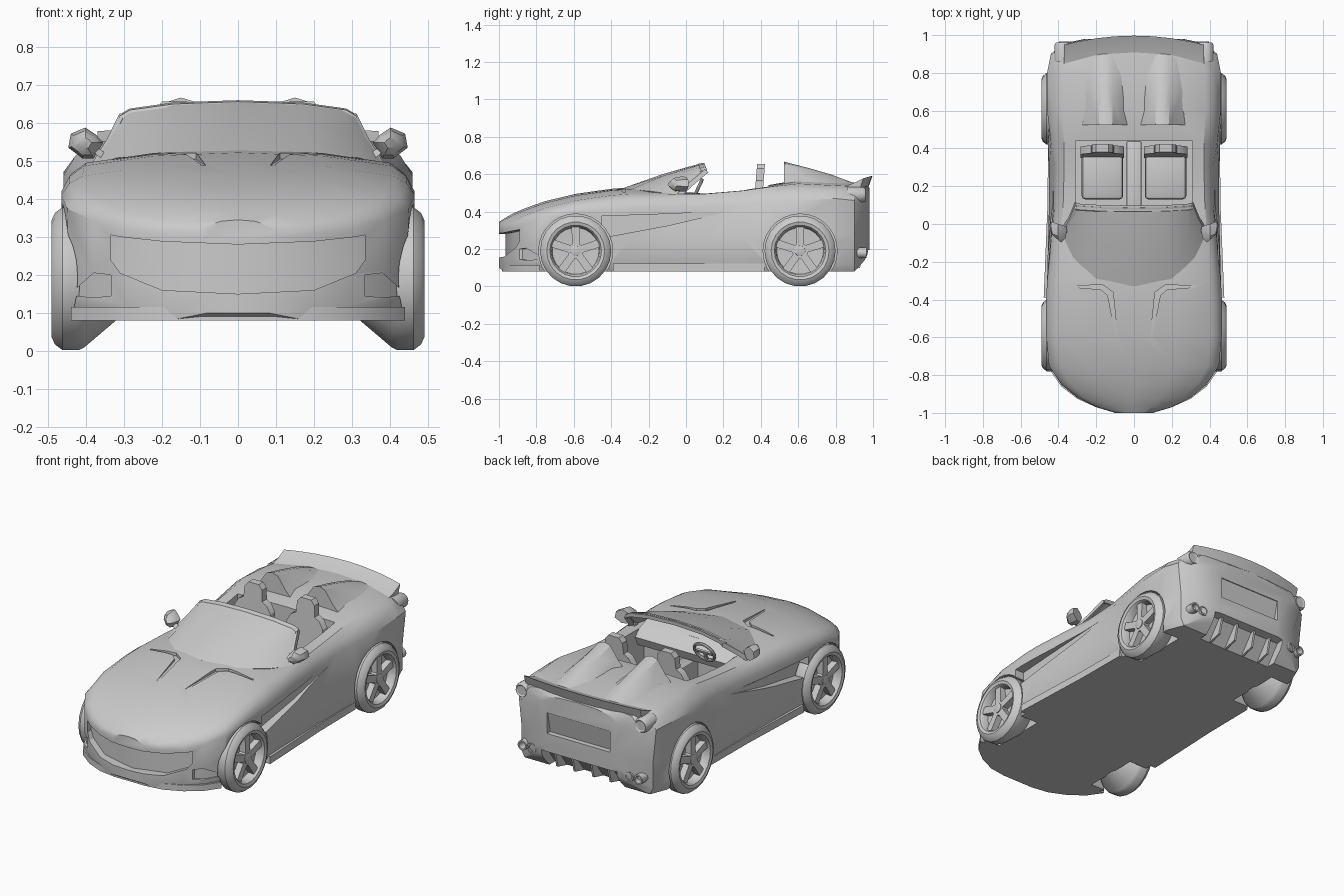
import bpy, bmesh
from math import sin, cos, pi, radians
from mathutils import Vector, Matrix

if "Cube" in bpy.data.objects:
    bpy.data.objects.remove(bpy.data.objects["Cube"])


def loft(name, rings, mirror=False, closed=True):
    """Skin a list of point rings; closed rings get end caps."""
    bm = bmesh.new()
    vs = [[bm.verts.new(p) for p in r] for r in rings]
    n = len(rings[0])
    for a, b in zip(vs, vs[1:]):
        for i in range(n if closed else n - 1):
            j = (i + 1) % n
            bm.faces.new((a[i], a[j], b[j], b[i]))
    if closed:
        bm.faces.new(vs[0])
        bm.faces.new(vs[-1])
    bmesh.ops.recalc_face_normals(bm, faces=bm.faces)
    if closed and bm.calc_volume(signed=True) < 0:
        bmesh.ops.reverse_faces(bm, faces=bm.faces)
    me = bpy.data.meshes.new(name)
    bm.to_mesh(me)
    bm.free()
    ob = bpy.data.objects.new(name, me)
    bpy.context.collection.objects.link(ob)
    if mirror:
        ob.modifiers.new("mirror", 'MIRROR').use_mirror_merge = False
    return ob


def prism(name, pts, axis, lo, hi, mirror=False, bevel=0):
    """Extrude a 2D outline along an axis."""
    put = {'x': lambda a, b, h: (h, a, b), 'y': lambda a, b, h: (a, h, b), 'z': lambda a, b, h: (a, b, h)}[axis]
    ob = loft(name, [[put(a, b, h) for a, b in pts] for h in (lo, hi)], mirror)
    if bevel:
        m = ob.modifiers.new("bevel", 'BEVEL')
        m.width, m.segments = bevel, 2
    return ob


def box(name, x, y, z, mirror=False, bevel=0):
    return prism(name, [(x[0], y[0]), (x[1], y[0]), (x[1], y[1]), (x[0], y[1])], 'z', *z, mirror, bevel)


def spin(name, prof, centre, axis='x', n=20, mirror=True):
    """Revolve (radius, offset) profile round an axis through centre."""
    c, rings = Vector(centre), []
    for r, h in prof:
        ab = [(r * cos(2 * pi * i / n), r * sin(2 * pi * i / n)) for i in range(n)]
        rings.append([c + Vector((h, a, b) if axis == 'x' else (a, h, b)) for a, b in ab])
    return loft(name, rings, mirror)


def volume(me):
    bm = bmesh.new()
    bm.from_mesh(me)
    v = bm.calc_volume()
    bm.free()
    return v


def carve(ob, cutter):
    """Subtract cutter from ob, trying solvers until the result is sound."""
    cutter.hide_render = True
    for solver in ('EXACT', 'MANIFOLD', 'FLOAT'):
        m = ob.modifiers.new("cut", 'BOOLEAN')
        m.object, m.operation, m.solver = cutter, 'DIFFERENCE', solver
        dg = bpy.context.evaluated_depsgraph_get()
        dg.update()
        me = bpy.data.meshes.new_from_object(ob.evaluated_get(dg))
        ob.modifiers.remove(m)
        if .6 < volume(me) / volume(ob.data) < 1.001 and len(me.polygons) > 100:
            ob.data = me
            break
    bpy.data.objects.remove(cutter)


# Body: cross-sections (y, lower w, upper w, shoulder z, deck edge x, deck edge z, centre z, bottom z)
stations = [
    (-1.0, .10, .10, .30, .08, .33, .345, .10),
    (-.97, .20, .20, .31, .17, .335, .365, .08),
    (-.92, .30, .30, .32, .26, .355, .393, .08),
    (-.85, .385, .385, .345, .335, .385, .422, .08),
    (-.75, .445, .45, .375, .39, .42, .457, .08),
    (-.59, .465, .465, .41, .41, .46, .495, .08),
    (-.40, .465, .465, .42, .405, .487, .522, .08),
    (-.30, .46, .46, .425, .40, .495, .53, .08),
    (-.10, .455, .44, .43, .39, .495, .52, .08),
    (.10, .45, .42, .43, .375, .495, .50, .08),
    (.30, .45, .42, .44, .37, .512, .515, .08),
    (.43, .455, .44, .45, .37, .53, .54, .08),
    (.60, .46, .46, .46, .38, .55, .57, .08),
    (.80, .46, .46, .47, .375, .54, .56, .08),
    (.90, .42, .44, .46, .36, .535, .555, .08),
    (.955, .33, .38, .44, .32, .53, .55, .14),
    (.98, .22, .26, .43, .22, .51, .53, .19)]


def section(y, wl, w, zs, xe, ze, zt, zb):
    half = [(0, zb), (wl - .02, zb), (wl, zb + .04), (wl, zb + .5 * (zs - zb)), (w, zs),
            (.5 * (w + xe) + .008, zs + .6 * (ze - zs)), (xe, ze), (.55 * xe, ze + .75 * (zt - ze)), (0, zt)]
    return [(x, y, z) for x, z in half + [(-x, z) for x, z in half[-2:0:-1]]]


body = loft("body", [section(*s) for s in stations])

# Carve cockpit, wheel wells, grille, lamps, hood vents, door scoops, plate recess, diffuser
WHEELS = (-.59, .61)
carve(body, box("cockpit_cut", (-.31, .31), (-.06, .44), (.22, .8)))
for y in WHEELS:
    carve(body, spin("well_cut", [(.198, .33), (.198, .6)], (0, y, .19), n=28))
g = [(.335, .24, .305), (.31, .205, .3), (.2, .16, .288), (0, .15, .28)]
g += [(-x, a, b) for x, a, b in g[2::-1]]
carve(body, loft("grille_cut", [[(x, y + .95 * x * x, z) for y, z in
                                 ((-1.2, a), (-.965, a), (-.965, b), (-1.2, b))] for x, a, b in g]))
carve(body, loft("fog_cut", [[(x, -1.1, a), (x, y, a), (x, y, b), (x, -1.1, b)] for x, y, a, b in
                             ((.335, -.875, .145, .2), (.38, -.835, .14, .205), (.425, -.775, .145, .165))], True))
carve(body, loft("vent_cut", [[(x + d, y - e, z), (x - d, y + e, z), (x - d, y + e, .6), (x + d, y - e, .6)]
                              for x, y, z, d, e in ((.33, -.33, .498, 0, .004), (.17, -.335, .505, .005, .012),
                                                    (.125, -.37, .505, .014, .008), (.088, -.62, .487, .004, 0))], True))
carve(body, loft("scoop_cut", [[(x, y, a), (.6, y, a), (.6, y, b), (x, y, b + .001)] for x, y, a, b in
                               ((.41, -.45, .26, .375), (.42, -.1, .325, .387), (.425, .2, .395, .4))], True))
carve(body, prism("plate_cut", [(.95, .30), (1.1, .30), (1.1, .43), (.975, .42)], 'x', -.2, .2))
carve(body, prism("diffuser_cut", [(.84, .07), (1.1, .07), (1.1, .21), (.93, .19)], 'x', -.24, .24))

# Windscreen, wrapping round to the doors, with its header rail
low = [(0, -.33, .528), (.2, -.295, .52), (.32, -.18, .508), (.385, -.05, .49)]
mid = [(0, -.12, .602), (.18, -.105, .597), (.29, -.05, .575), (.345, .02, .555)]
top = [(0, .085, .66), (.17, .088, .654), (.285, .095, .638), (.312, .10, .622)]
full = lambda r: [(-x, y, z) for x, y, z in r[:0:-1]] + r
screen = loft("windscreen", [full(r) for r in (low, mid, top)], closed=False)
screen.modifiers.new("thick", 'SOLIDIFY').thickness = .014
loft("header_rail", [[(x, y - .03, z - .016), (x, y + .01, z - .022), (x, y + .012, z), (x, y - .02, z - .004)]
                     for x, y, z in full(top)])
loft("screen_pillar", [[(x - .022, y, z - .01), (x, y + .02, z - .012), (x, y, z + .003), (x - .015, y - .015, z + .004)]
                       for x, y, z in (low[3], mid[3], top[3])], True)

# Rear fairings behind the seats, fading into the deck
loft("seat_fairing", [[(.15 + w * px, y, .525 + (zt - .525) * pz) for px, pz in
                       ((-1, 0), (-.6, .42), (-.25, .92), (0, 1), (.25, .92), (.6, .42), (1, 0))]
                      for y, w, zt in ((.525, .145, .667), (.66, .148, .632), (.78, .148, .597), (.91, .145, .548))], True)

# Tail spoiler lip
loft("spoiler", [[(x, y - .35 * x * x, z - .1 * x * x) for y, z in
                  ((.84, .535), (.93, .56), (.997, .592), (.965, .50), (.9, .48))]
                 for x in (-.37, -.3, -.2, -.1, 0, .1, .2, .3, .37)])

# Side skirts, front splitter and diffuser fins
prism("side_skirt", [(.4, -.39), (.478, -.39), (.458, .1), (.455, .42), (.4, .42)], 'z', .08, .122, True)
edge = [(.1, -.985), (.2, -.97), (.3, -.925), (.385, -.86), (.44, -.78)]
prism("splitter", edge + [(-x, y) for x, y in edge[::-1]], 'z', .08, .115)
box("splitter_tab", (-.055, .055), (-.995, -.93), (.105, .145))
for x in (.06, .17):
    prism("diffuser_fin", [(.85, .08), (.93, .10), (.955, .2), (.9, .2)], 'x', x - .006, x + .006, True)

# Tail lamps and twin exhausts
spin("tail_lamp", [(.042, 0), (.042, .085), (.034, .1), (.026, .095)], (.38, .86, .49), 'y', 16)
for x in (.31, .37):
    spin("exhaust", [(.028, 0), (.028, .105), (.02, .105), (.018, .06)], (x, .86, .18), 'y', 14)

# Door mirrors
shell = [(.355, .548), (.375, .57), (.402, .588), (.44, .572), (.447, .535), (.41, .507), (.38, .507)]
loft("door_mirror", [[(.402 + s * (x - .402), y + .3 * (x - .4), .548 + s * (z - .548)) for x, z in shell]
                     for s, y in ((.35, -.085), (.8, -.065), (1, -.025), (.95, .0))], True)
loft("mirror_stalk", [[(x, y - .02, z), (x, y + .02, z), (x, y, z + .022)] for x, y, z in
                      ((.345, -.04, .495), (.39, -.035, .53))], True)

# Cabin: seats, tunnel, dashboard
back = [(.115, .26), (.115, .51), (.09, .55), (.06, .567), (.055, .63), (.033, .656)]
outline = [(.167 + x, z) for x, z in back] + [(.167 - x, z) for x, z in back[::-1]]
loft("seat_back", [[(x, y + .08 * (z - .5), z) for x, z in outline] for y in (.368, .41)], True)
box("seat_cushion", (.057, .277), (.13, .4), (.2, .32), True, .02)
box("centre_tunnel", (-.04, .04), (-.06, .44), (.2, .4), bevel=.01)
prism("dashboard", [(-.1, .4), (.0, .41), (.02, .46), (-.02, .5), (-.1, .53)], 'x', -.31, .31)

# Steering wheel
at = Matrix.Translation((-.16, .06, .515)) @ Matrix.Rotation(radians(65), 4, 'X')
bpy.ops.mesh.primitive_torus_add(major_radius=.062, minor_radius=.009, major_segments=18, minor_segments=8)
rim = bpy.context.object
rim.name, rim.matrix_world = "steering_wheel", at
for k in (0, 180, 270):
    box("steering_spoke", (0, .06), (-.009, .009), (-.005, .005)).matrix_world = at @ Matrix.Rotation(radians(k), 4, 'Z')

# Wheels: tyre with tapered inner side, five-spoke rim, hub
tyre = [(.05, .318), (.11, .32), (.183, .405), (.19, .42), (.19, .462), (.175, .482), (.155, .491), (.138, .486),
        (.13, .475), (.125, .44), (.02, .435)]
for y in WHEELS:
    spin("tyre", tyre, (0, y, .19), n=22)
    star = [(y + r * cos(pi / 2 + k * 2 * pi / 5 + a), .19 + r * sin(pi / 2 + k * 2 * pi / 5 + a))
            for k in range(5) for r, a in ((.042, -.5), (.134, -.16), (.134, .16), (.042, .5))]
    prism("wheel_spokes", star, 'x', .438, .474, True)
    spin("wheel_hub", [(.03, .44), (.028, .478), (.015, .482)], (0, y, .19), n=12)

# Apply modifiers, shade smooth with sharp edges kept
bpy.ops.object.select_all(action='SELECT')
bpy.context.view_layer.objects.active = body
bpy.ops.object.convert(target='MESH')
bpy.ops.object.shade_smooth_by_angle(angle=radians(32))
